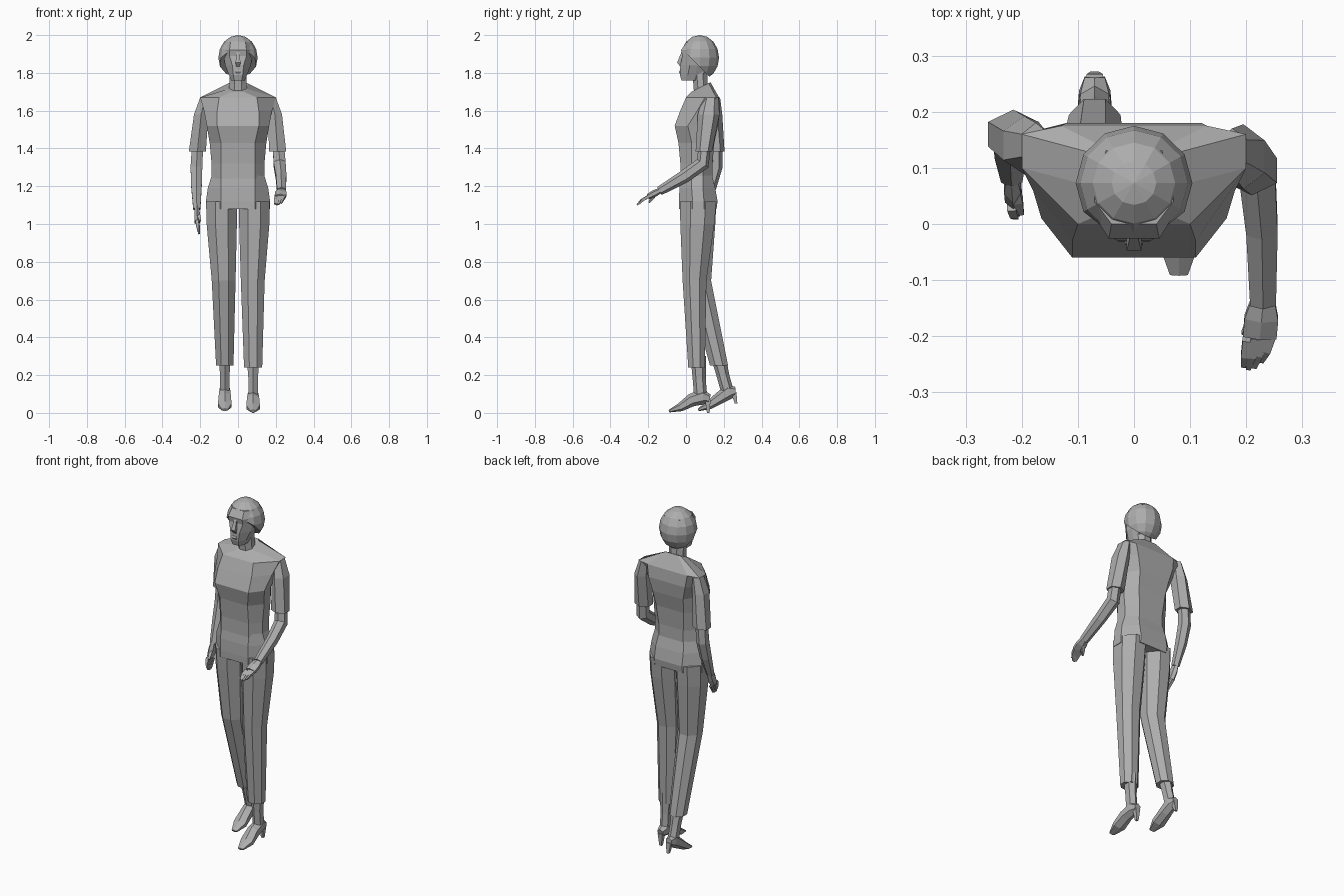
import bpy
import bmesh
import math
from mathutils import Vector

# remove the default cube only
default_cube = bpy.data.objects.get("Cube")
if default_cube:
    bpy.data.objects.remove(default_cube, do_unlink=True)

UNIT = 0.01  # all sizes below are in hundredths

# one plain grey for the whole figure
grey = bpy.data.materials.new("plain_grey")
grey.use_nodes = True
grey_value = (0.42, 0.42, 0.42, 1)
grey.diffuse_color = grey_value
grey.node_tree.nodes["Principled BSDF"].inputs["Base Color"].default_value = grey_value


def finish(name, bm):
    """Scale to final size and turn a bmesh into a flat shaded object."""
    bmesh.ops.scale(bm, vec=(UNIT, UNIT, UNIT), verts=bm.verts)
    bmesh.ops.recalc_face_normals(bm, faces=bm.faces)
    mesh = bpy.data.meshes.new(name)
    bm.to_mesh(mesh)
    bm.free()
    mesh.materials.append(grey)
    obj = bpy.data.objects.new(name, mesh)
    bpy.context.collection.objects.link(obj)
    return obj


def skin(name, rings):
    """Bridge point rings into a closed faceted solid."""
    bm = bmesh.new()
    loops = [[bm.verts.new(point) for point in ring] for ring in rings]
    count = len(loops[0])
    for low, high in zip(loops, loops[1:]):
        for i in range(count):
            j = (i + 1) % count
            bm.faces.new((low[i], low[j], high[j], high[i]))
    bm.faces.new(loops[0])
    bm.faces.new(loops[-1])
    return finish(name, bm)


def tube(name, path, sides=8, level=False):
    """Tapered limb; each path entry is x, y, z, half width, half depth."""
    centres = [Vector(p[:3]) for p in path]
    swell = 1 / math.cos(math.pi / sides)
    rings = []
    for k, entry in enumerate(path):
        along = centres[min(k + 1, len(path) - 1)] - centres[max(k - 1, 0)]
        if level:
            along = Vector((0, 0, -1))
        across = along.cross(Vector((1, 0, 0))).normalized()
        wide = across.cross(along).normalized()
        ring = []
        for s in range(sides):
            angle = math.tau * (s + 0.5) / sides
            ring.append(centres[k]
                        + wide * math.cos(angle) * entry[3] * swell
                        + across * math.sin(angle) * entry[4] * swell)
        rings.append(ring)
    return skin(name, rings)


def body(name, sections, side_depth=3):
    """Mirrored trunk; z, front, back, side y, front/side/back half widths, tilt."""
    rings = []
    for z, front, back, side, wf, ws, wb, tilt in sections:
        half = [(wf, front), (ws, side - side_depth),
                (ws, side + side_depth), (wb, back)]
        outline = [(0, front)] + half + [(0, back)]
        outline += [(-x, y) for x, y in reversed(half)]
        rings.append([(x, y, z + tilt * (y - side)) for x, y in outline])
    return skin(name, rings)


def hand(side, wrist, knuckle, tip, spread, palm, thumb):
    """Palm, four tapered fingers and a thumb."""
    wrist, knuckle, tip = Vector(wrist), Vector(knuckle), Vector(tip)
    spread = Vector(spread)
    tube(side + "_palm", [(*wrist, palm[0] * 0.7, palm[1] * 0.8),
                          (*wrist.lerp(knuckle, 0.5), *palm),
                          (*knuckle, palm[0], palm[1] * 0.8)], 6)
    for number, step in enumerate((-1.5, -0.5, 0.5, 1.5)):
        start = knuckle + spread * step
        end = tip + spread * step * 0.7 + (knuckle - tip) * abs(step) * 0.12
        bend = start.lerp(end, 0.55) + Vector((0, -0.3, 0.3))
        tube(f"{side}_finger_{number}", [(*start, 0.8, 0.8),
                                         (*bend, 0.75, 0.75),
                                         (*end, 0.4, 0.4)], 4)
    base = wrist.lerp(knuckle, 0.3)
    tube(side + "_thumb", [(*base, 0.9, 0.9),
                           (*base.lerp(Vector(thumb), 0.6), 0.9, 0.9),
                           (*thumb, 0.4, 0.4)], 4)


# shirt: hem, ribs, bust, chest, shoulder and neckline
body("shirt", [
    (124, -3, 14, 6, 9, 14, 8, 0),
    (132, -3, 14, 6, 9, 14, 8, 0),
    (143, -4, 15, 6, 9, 15, 9, 0),
    (152, -6, 17, 4, 11, 16.5, 10, 0),
    (160, -3, 18, 9, 11, 18, 12, 0),
    (167, 0, 17.5, 13, 10, 20, 13, 0),
    (173, 3, 13, 9, 3, 5, 4, 0.5),
])

# hips of the trousers
body("trouser_hips", [
    (127, -2.5, 13.5, 6, 9, 13.5, 8, 0),
    (119, -3.5, 15.5, 6, 9, 16, 9, 0),
    (112, -3.7, 16.7, 6.5, 9, 17, 9, 0),
    (108, -3.6, 16.2, 6.5, 9, 17, 9, 0),
])

# trouser legs, the right one trailing behind
tube("left_trouser_leg", [
    (8.5, 6.4, 112, 8.2, 9.7),
    (8.6, 6, 100, 8, 9),
    (7.8, 4.5, 70, 6.3, 6.3),
    (8, 5.6, 24, 4.8, 4.4),
], level=True)
tube("right_trouser_leg", [
    (-8.5, 6.4, 112, 8.2, 9.7),
    (-8.6, 6.5, 100, 8, 9),
    (-7.6, 6.8, 70, 6.3, 6.5),
    (-7, 17.5, 25, 4.6, 4.8),
], level=True)

# sleeves
tube("left_sleeve", [
    (17.5, 13, 167, 2.5, 3.5),
    (19.5, 12, 158, 3.8, 5),
    (21, 9.5, 138.5, 4.5, 3.8),
], sides=6, level=True)
tube("right_sleeve", [
    (-17.5, 14, 167, 2.5, 3.5),
    (-19.5, 14, 158, 3.8, 4.5),
    (-21.5, 16, 138.5, 4.5, 3.8),
], sides=6, level=True)

# forearms: left reaches forward, right hangs
tube("left_forearm", [
    (21.5, 9.8, 140, 3, 2.8),
    (22, 8.8, 132, 3.2, 3.2),
    (22.8, -1, 125, 2.8, 3),
    (23, -14, 117.5, 2.3, 2.1),
], sides=6)
tube("right_forearm", [
    (-21.5, 16, 140, 3, 2.8),
    (-22, 15.8, 130, 3.1, 3),
    (-22, 13, 120, 2.8, 2.8),
    (-21.8, 8.5, 108, 1.9, 2),
], sides=6)

# hands
hand("left", (23, -13.5, 117.8), (22.4, -20, 114.5), (20.8, -26, 110),
     (1.5, 0.4, 0.2), (3, 1.6), (19.5, -19.5, 111.5))
hand("right", (-21.8, 8.8, 109), (-21.5, 5, 101), (-20.6, 2, 94.5),
     (0.2, 1.3, -0.5), (1.5, 2.8), (-20, 1.8, 101.5))

# neck and face
tube("neck", [(0, 8.5, 166, 5, 4), (0, 7.7, 174, 4.6, 3.8),
              (0, 7, 184, 4.6, 4)], level=True)
body("face", [
    (176, -2.4, 6, 2, 2, 3.6, 3, 0),
    (179, -3.2, 9, 3, 2.5, 4.8, 4, 0),
    (184, -3, 13, 4, 3, 6.8, 5, 0),
    (189, -2, 14, 5, 4.5, 7.6, 5, 0),
    (192, -2.6, 14, 5, 4.5, 8, 5, 0),
    (196, 0, 13, 6, 4, 7, 5, 0),
], side_depth=2)
tube("nose", [(0, -2, 191, 0.7, 0.4), (0, -3.4, 185.5, 1.3, 1.3),
              (0, -2.6, 183.3, 1, 0.5)], sides=4, level=True)
tube("lips", [(0, -2.8, 181.5, 1, 0.4), (0, -3.1, 180.5, 1.6, 0.6),
              (0, -2.8, 179.5, 1, 0.4)], sides=4, level=True)

# hair: faceted cap cut along a sloping hairline
cap = bmesh.new()
bmesh.ops.create_uvsphere(cap, u_segments=12, v_segments=8, radius=1)
bmesh.ops.scale(cap, vec=(10.4, 10.2, 11.9), verts=cap.verts)
bmesh.ops.translate(cap, vec=(0, 7.3, 188.1), verts=cap.verts)
bmesh.ops.bisect_plane(cap, geom=cap.verts[:] + cap.edges[:] + cap.faces[:],
                       plane_co=(0, -2, 192.3), plane_no=(0, 1, 1),
                       clear_inner=True)
bmesh.ops.holes_fill(cap, edges=[e for e in cap.edges if e.is_boundary])
finish("hair", cap)

# ankles, pointed shoes and thin heels
tube("left_ankle", [(8, 6.5, 30, 3.4, 3.6), (8, 7, 18, 2.5, 3),
                    (8, 7.8, 8, 2.5, 3)], sides=6, level=True)
tube("right_ankle", [(-7, 16.5, 32, 3.4, 3.6), (-7, 19.5, 20, 2.5, 3),
                     (-7, 22, 11, 2.5, 3)], sides=6, level=True)
tube("left_shoe", [(8, 12.5, 7.5, 1.8, 2), (8, 9, 8.5, 2.8, 3.5),
                   (8, 3, 6.8, 3.2, 3), (8, -3, 3, 3.6, 2),
                   (8, -9, 0.9, 1.6, 0.6)], sides=6)
tube("right_shoe", [(-7, 26.2, 11.5, 1.8, 2), (-7, 23, 11.3, 2.8, 3.4),
                    (-7, 18, 8, 3.2, 2.8), (-7, 12, 4, 3.6, 2),
                    (-7, 6.5, 1.6, 1.6, 0.6)], sides=6)
tube("left_heel", [(8, 11.5, 7, 1.5, 1.5), (8, 11.8, 0, 0.7, 0.7)],
     sides=4, level=True)
tube("right_heel", [(-7, 25.2, 11, 1.5, 1.5), (-7, 26.5, 5, 0.7, 0.7)],
     sides=4, level=True)
